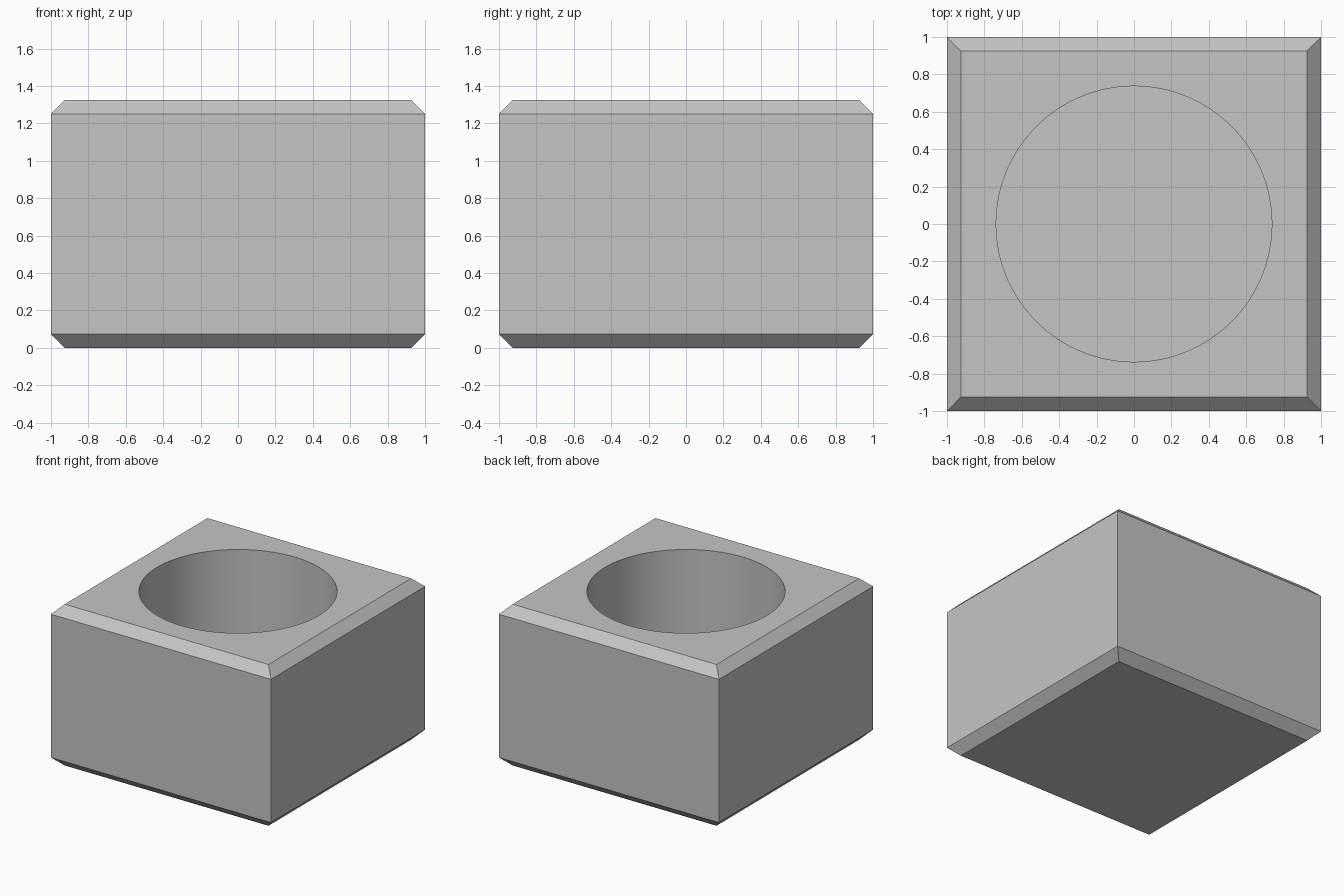
import bpy
import bmesh

HALF = 1.0        # half width of the block
HEIGHT = 1.325
CHAMFER = 0.074
RADIUS = 0.737    # round pocket
FLOOR = 0.2       # thickness left under the pocket

default_cube = bpy.data.objects.get("Cube")
if default_cube:
    bpy.data.objects.remove(default_cube, do_unlink=True)

# Single grey material
grey = bpy.data.materials.new("plain_grey")
grey.use_nodes = True
colour = (0.56, 0.56, 0.56, 1.0)
grey.diffuse_color = colour
for node in grey.node_tree.nodes:
    if node.type == 'BSDF_PRINCIPLED':
        node.inputs["Base Color"].default_value = colour


def square_ring(bm, half, z):
    corners = ((-1, -1), (1, -1), (1, 1), (-1, 1))
    return [bm.verts.new((x * half, y * half, z)) for x, y in corners]


# Block: stacked square sections, chamfered at top and bottom only
bm = bmesh.new()
sections = [(HALF - CHAMFER, 0), (HALF, CHAMFER),
            (HALF, HEIGHT - CHAMFER), (HALF - CHAMFER, HEIGHT)]
rings = [square_ring(bm, half, z) for half, z in sections]
for low, high in zip(rings, rings[1:]):
    for i in range(4):
        j = (i + 1) % 4
        bm.faces.new((low[i], low[j], high[j], high[i]))
bm.faces.new(rings[0][::-1])
bm.faces.new(rings[-1])
mesh = bpy.data.meshes.new("holder_block")
bm.to_mesh(mesh)
bm.free()
mesh.materials.append(grey)
block = bpy.data.objects.new("holder_block", mesh)
bpy.context.collection.objects.link(block)

# Round pocket sunk from the top
depth = HEIGHT - FLOOR + 0.2
bpy.ops.mesh.primitive_cylinder_add(vertices=128, radius=RADIUS, depth=depth,
                                    location=(0, 0, FLOOR + depth / 2))
cutter = bpy.context.object
cutter.name = "pocket_cutter"
cutter.hide_render = True
cutter.data.materials.append(grey)

cut = block.modifiers.new("pocket", 'BOOLEAN')
cut.operation = 'DIFFERENCE'
cut.solver = 'EXACT'
cut.object = cutter

bpy.ops.object.select_all(action='DESELECT')
block.select_set(True)
bpy.context.view_layer.objects.active = block
bpy.ops.object.modifier_apply(modifier=cut.name)
bpy.data.objects.remove(cutter, do_unlink=True)

# Smooth pocket wall, crisp chamfers
bpy.ops.object.shade_smooth_by_angle(angle=0.5)
